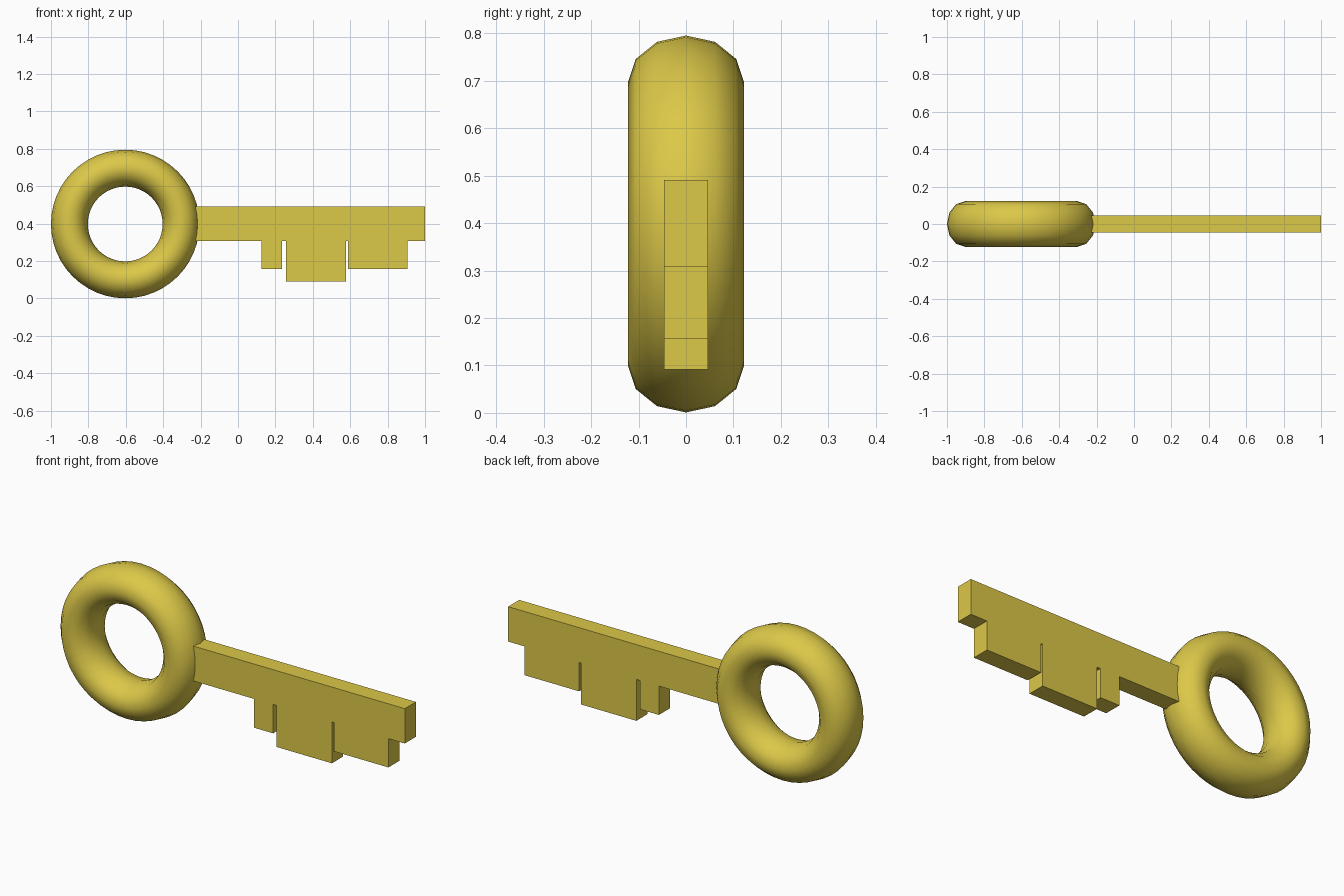
import bpy
import bmesh
import math

if "Cube" in bpy.data.objects:
    bpy.data.objects.remove(bpy.data.objects["Cube"])

gold = bpy.data.materials.new("gold")
gold.diffuse_color = (0.72, 0.58, 0.065, 1)
gold.use_nodes = True
gold.node_tree.nodes["Principled BSDF"].inputs["Base Color"].default_value = gold.diffuse_color

# Ring handle: upright torus, slightly stretched front to back
bpy.ops.mesh.primitive_torus_add(
    major_segments=48, minor_segments=12, major_radius=0.2985, minor_radius=0.0985,
    location=(-0.603, 0, 0.398), rotation=(math.pi / 2, 0, 0))
ring = bpy.context.object
ring.name = "ring_handle"
ring.scale.z = 1.24
bpy.ops.object.transform_apply(location=False, rotation=True, scale=True)
bpy.ops.object.shade_smooth_by_angle(angle=math.radians(50))
ring.data.materials.append(gold)

# Shaft with teeth: one side profile extruded through its thickness
top, base, half = 0.491, 0.308, 0.046
teeth = [(0.125, 0.236, 0.157), (0.256, 0.577, 0.091), (0.588, 0.905, 0.157)]
profile = [(-0.30, top), (-0.30, base)]
for x0, x1, z in teeth:
    profile += [(x0, base), (x0, z), (x1, z), (x1, base)]
profile += [(1.0, base), (1.0, top)]

bm = bmesh.new()
face = bm.faces.new([bm.verts.new((x, -half, z)) for x, z in profile])
result = bmesh.ops.extrude_face_region(bm, geom=[face])
for v in result["geom"]:
    if isinstance(v, bmesh.types.BMVert):
        v.co.y = half
bmesh.ops.recalc_face_normals(bm, faces=bm.faces[:])
mesh = bpy.data.meshes.new("toothed_shaft")
bm.to_mesh(mesh)
bm.free()
mesh.materials.append(gold)
shaft = bpy.data.objects.new("toothed_shaft", mesh)
bpy.context.collection.objects.link(shaft)
